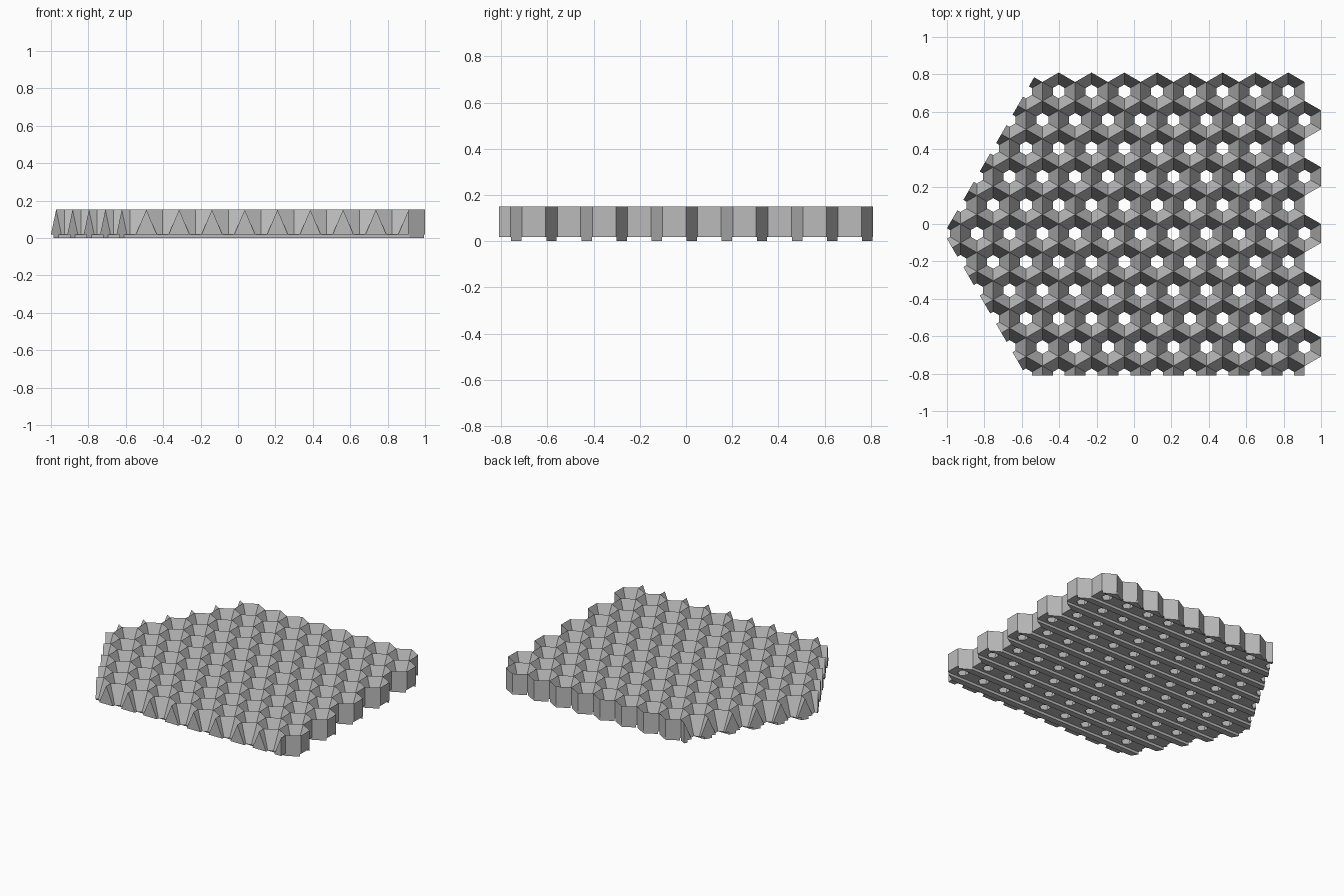
import bpy, bmesh, math
from mathutils import Vector

if "Cube" in bpy.data.objects:
    bpy.data.objects.remove(bpy.data.objects["Cube"])

P = 0.1753                 # cell pitch along x
S = P / math.sqrt(3)       # hexagon side
HOLE = 0.032 / (P / 2)     # hole size relative to the cell
Z0, Z1 = 0.019, 0.151      # underside and ridge height
R3 = math.sqrt(3)
APEX_X, APEX_Y = 1 - 11.5 * P, -0.5 * S   # where the two slanted cuts meet

grey = bpy.data.materials.new("plain grey")
grey.diffuse_color = (0.5, 0.5, 0.5, 1)
grey.use_nodes = True
grey.node_tree.nodes["Principled BSDF"].inputs["Base Color"].default_value = grey.diffuse_color


def row_y(k):
    return 7 * S - 1.5 * S * k


def cut_x(y):
    return APEX_X + abs(y - APEX_Y) / R3


def finish(bm, name):
    bmesh.ops.remove_doubles(bm, verts=bm.verts, dist=1e-5)
    bmesh.ops.recalc_face_normals(bm, faces=bm.faces)
    if name == "funnel_panel":   # merge the two halves of each flat slope or wall
        bm.normal_update()
        es = [e for e in bm.edges if len(e.link_faces) == 2
              and e.link_faces[0].normal.dot(e.link_faces[1].normal) > 0.9999
              and e.link_faces[0].normal.z > -0.5]
        bmesh.ops.dissolve_edges(bm, edges=es, use_verts=False)
    me = bpy.data.meshes.new(name)
    bm.to_mesh(me)
    bm.free()
    me.materials.append(grey)
    ob = bpy.data.objects.new(name, me)
    bpy.context.collection.objects.link(ob)


# Funnel panel: each cell is twelve wedges; faces shared by two wedges cancel out
faces = {}


def toggle(*pts):
    key = frozenset((round(p.x, 4), round(p.y, 4), round(p.z, 4)) for p in pts)
    if key in faces:
        del faces[key]
    else:
        faces[key] = pts


def wedge(cx, cy, j):
    ring = []
    for k in (j, j + 1):
        a = math.radians(30 * k)
        r = S if k % 2 else P / 2
        d = Vector((math.cos(a) * r, math.sin(a) * r, 0))
        c = Vector((cx, cy, 0))
        ring.append((c + d * HOLE + Vector((0, 0, Z0)),
                     c + d + Vector((0, 0, Z0)),
                     c + d + Vector((0, 0, Z1)), c + d))
    (b0, o0, t0, m0), (b1, o1, t1, m1) = ring
    mid = (m0 + m1) / 2
    if mid.y < -8 * S or mid.x < cut_x(mid.y):
        return
    toggle(b0, t0, t1, b1)
    toggle(b0, b1, o1, o0)
    toggle(o0, o1, t1, t0)
    toggle(b0, o0, t0)
    toggle(b1, t1, o1)


for k in range(11):
    for i in range(12):
        for j in range(12):
            wedge(1 - (P / 2 if k % 2 else P) - i * P, row_y(k), j)

bm = bmesh.new()
for pts in faces.values():
    bm.faces.new([bm.verts.new(p) for p in pts])
finish(bm, "funnel_panel")

# Flat strips under the ridges, following the panel outline
bm = bmesh.new()
HW = 0.0225


def strip(pts):
    lo = [bm.verts.new((x, y, 0)) for x, y in pts]
    hi = [bm.verts.new((x, y, Z0)) for x, y in pts]
    bm.faces.new(lo)
    n = len(pts)
    for i in range(n):
        bm.faces.new((lo[i], lo[(i + 1) % n], hi[(i + 1) % n], hi[i]))


def end_x(y, yc, k):       # slanted hexagon edge at the right end
    side = 1 if (k - 1) % 2 else -1
    return 1 - P / 4 + side * (y - yc) * R3


for k in range(1, 11):
    yc = row_y(k) + 0.75 * S
    a, b = yc - HW, yc + HW
    pts = [(cut_x(a), a), (end_x(a, yc, k), a), (end_x(b, yc, k), b), (cut_x(b), b)]
    if a < APEX_Y < b:
        pts.append((APEX_X, APEX_Y))
    strip(pts)

# Rear strip, cut into the zigzag of the back edge
a, b = 7.75 * S - HW, 7.75 * S + HW
for i in range(8):
    x, wa, wb = 1 - P - i * P, (8 * S - a) * R3, (8 * S - b) * R3
    strip([(x - wa, a), (x + wa, a), (x + wb, b), (x - wb, b)])
x, ym = 1 - 9 * P, 7.75 * S
strip([(cut_x(a), a), (x + (8 * S - a) * R3, a), (cut_x(ym), ym)])
finish(bm, "base_strips")
